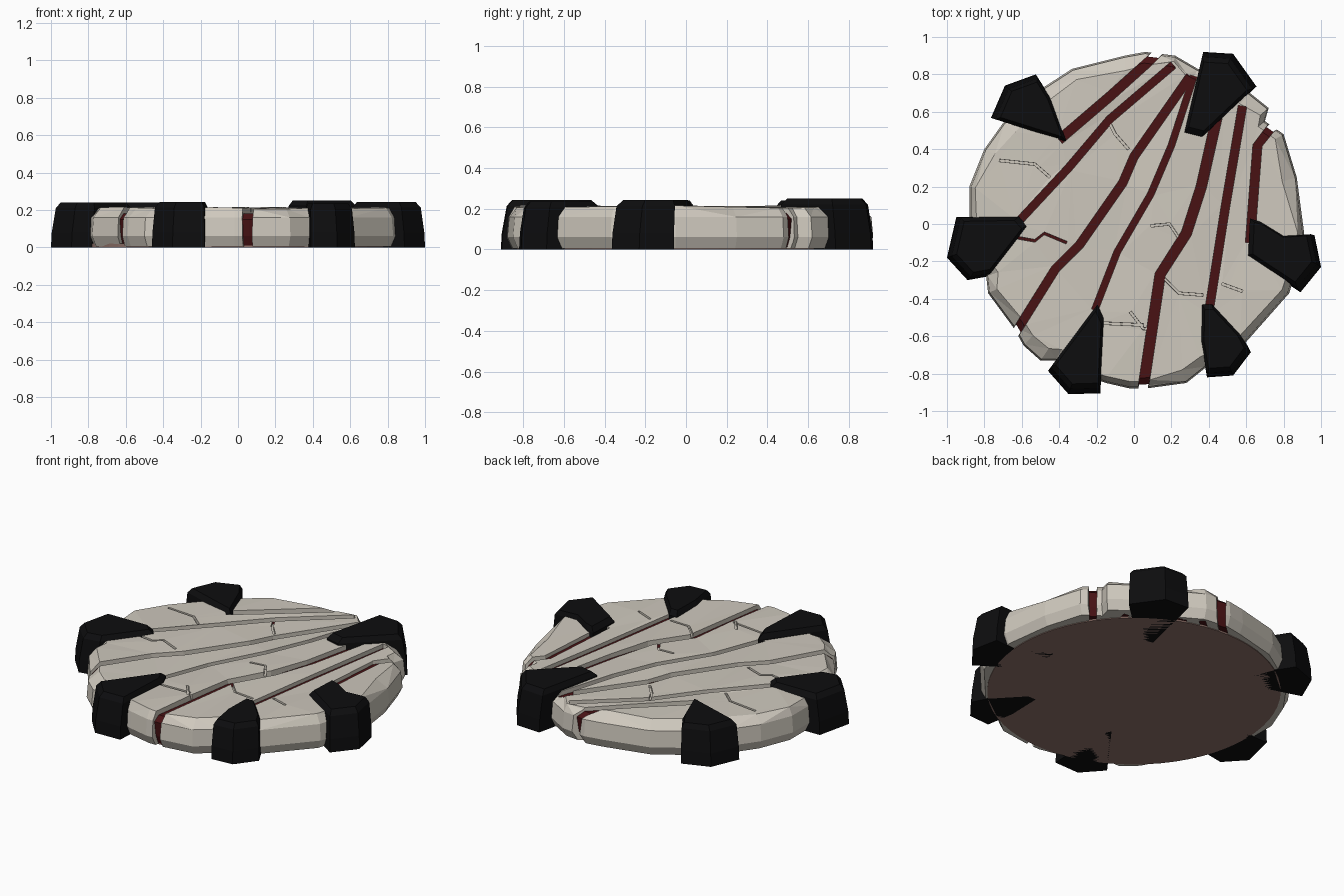
import bpy, bmesh, math, random
from mathutils import Vector

if "Cube" in bpy.data.objects:
    bpy.data.objects.remove(bpy.data.objects["Cube"])

random.seed(4)


def material(name, rgb):
    m = bpy.data.materials.new(name)
    m.diffuse_color = (*rgb, 1)
    m.use_nodes = True
    m.node_tree.nodes["Principled BSDF"].inputs["Base Color"].default_value = m.diffuse_color
    return m


STONE = material("pale stone", (0.62, 0.58, 0.51))
RED = material("dark red", (0.065, 0.006, 0.007))
BLACK = material("black rock", (0.004, 0.004, 0.0045))
BROWN = material("brown base", (0.28, 0.17, 0.145))


def make_object(name, bm, mat=None):
    bmesh.ops.recalc_face_normals(bm, faces=bm.faces[:])
    me = bpy.data.meshes.new(name)
    bm.to_mesh(me)
    bm.free()
    ob = bpy.data.objects.new(name, me)
    bpy.context.collection.objects.link(ob)
    if mat:
        me.materials.append(mat)
    return ob


def loft(name, rings, mat=None):
    """Closed solid through a stack of equal-length point rings."""
    bm = bmesh.new()
    vs = [[bm.verts.new(p) for p in r] for r in rings]
    n = len(vs[0])
    for a, b in zip(vs, vs[1:]):
        for i in range(n):
            j = (i + 1) % n
            bm.faces.new((a[i], a[j], b[j], b[i]))
    bm.faces.new(vs[0][::-1])
    bm.faces.new(vs[-1])
    return make_object(name, bm, mat)


def scaled(pts, s, z, c=(0, 0)):
    return [(c[0] + (x - c[0]) * s, c[1] + (y - c[1]) * s, z) for x, y in pts]


def ribbon(pts, w, z0, z1):
    """Tapered ribbon along a polyline, used as a groove cutter."""
    p = [Vector(q) for q in pts]
    bm = bmesh.new()
    rows = []
    for i, q in enumerate(p):
        d = (p[min(i + 1, len(p) - 1)] - p[max(i - 1, 0)]).normalized()
        nrm = Vector((-d.y, d.x)) * w / 2
        rows.append([bm.verts.new((*(q + nrm * k), z)) for k, z in
                     ((-0.8, z0), (0.8, z0), (1.1, z1), (-1.1, z1))])
    for a, b in zip(rows, rows[1:]):
        for i in range(4):
            j = (i + 1) % 4
            bm.faces.new((a[i], a[j], b[j], b[i]))
    bm.faces.new(rows[0])
    bm.faces.new(rows[-1][::-1])
    ob = make_object("groove_cutter", bm)
    ob.hide_render = True
    return ob


# outline of the stone disc, counter-clockwise from the back
outline = [(0.06, 0.92), (-0.05, 0.90), (-0.33, 0.83), (-0.50, 0.72), (-0.70, 0.54),
           (-0.80, 0.40), (-0.88, 0.20), (-0.88, 0.03), (-0.85, -0.15), (-0.79, -0.28),
           (-0.78, -0.37), (-0.64, -0.56), (-0.59, -0.65), (-0.50, -0.73), (-0.42, -0.73),
           (-0.30, -0.80), (-0.15, -0.85), (-0.02, -0.88), (0.06, -0.88), (0.28, -0.85),
           (0.38, -0.77), (0.60, -0.63), (0.83, -0.37), (0.88, -0.20), (0.91, -0.05),
           (0.87, 0.25), (0.80, 0.48), (0.70, 0.55), (0.72, 0.62), (0.62, 0.70),
           (0.50, 0.80), (0.34, 0.83), (0.22, 0.90)]

# base disc, visible from below
bm = bmesh.new()
bmesh.ops.create_cone(bm, cap_ends=True, segments=64, radius1=0.83, radius2=0.83, depth=0.02)
bmesh.ops.translate(bm, verts=bm.verts[:], vec=(0, 0, 0.01))
make_object("base_disc", bm, BROWN)

# red core seen through the grooves
loft("red_core", [scaled(outline, s, z) for s, z in
                  ((0.945, 0.01), (0.965, 0.06), (0.975, 0.15), (0.935, 0.18))], RED)

# stone slab with a broken, chamfered rim
top = []
for x, y in outline:
    s = random.uniform(0.905, 0.97)
    top.append((x * s, y * s, 0.205))
slab = loft("stone_slabs", [scaled(outline, 0.97, 0.004), scaled(outline, 1.0, 0.06),
                            scaled(outline, 0.99, 0.16), top], STONE)

# deep grooves: width and path
grooves = [
    (0.05, [(0.16, 0.95), (0.08, 0.87), (-0.12, 0.69), (-0.40, 0.45)]),
    (0.042, [(0.21, 0.85), (-0.13, 0.56), (-0.35, 0.30), (-0.62, 0.01)]),
    (0.046, [(0.30, 0.79), (0.00, 0.36), (-0.06, 0.22), (-0.29, -0.11), (-0.42, -0.24),
             (-0.62, -0.56), (-0.70, -0.69)]),
    (0.035, [(0.32, 0.79), (0.20, 0.42), (0.09, 0.16), (-0.09, -0.15), (-0.21, -0.46)]),
    (0.055, [(0.45, 0.60), (0.36, 0.20), (0.28, -0.05), (0.14, -0.27), (0.05, -0.87), (0.04, -1.0)]),
    (0.045, [(0.58, 0.63), (0.49, 0.10), (0.40, -0.47)]),
    (0.048, [(0.88, 0.60), (0.73, 0.51), (0.66, 0.42), (0.62, -0.10)]),
]
# thin shallow cracks
cracks = [
    [(-0.72, 0.34), (-0.53, 0.32), (-0.45, 0.25)], [(-0.14, 0.56), (-0.10, 0.48), (-0.03, 0.40)],
    [(-0.64, -0.07), (-0.53, -0.09), (-0.48, -0.05), (-0.36, -0.10)],
    [(0.09, -0.01), (0.19, 0.00), (0.25, -0.09)], [(0.16, -0.29), (0.24, -0.37), (0.37, -0.38)],
    [(-0.02, -0.47), (0.05, -0.56), (0.09, -0.56)], [(0.47, -0.32), (0.58, -0.36)],
    [(-0.17, -0.53), (0.05, -0.54)],
]
cutters = [ribbon(p, w, -0.1, 0.3) for w, p in grooves]
cutters += [ribbon(p, 0.016, 0.188 if i != 2 else 0.17, 0.25) for i, p in enumerate(cracks)]
for c in cutters:
    mod = slab.modifiers.new("cut", 'BOOLEAN')
    mod.operation = 'DIFFERENCE'
    mod.solver = 'EXACT'
    mod.object = c
bpy.context.view_layer.update()
dg = bpy.context.evaluated_depsgraph_get()
cut = bpy.data.meshes.new_from_object(slab.evaluated_get(dg))
slab.modifiers.clear()
slab.data = cut
cut.materials.clear()
cut.materials.append(STONE)
for c in cutters:
    bpy.data.objects.remove(c)

# uneven hewn top on the slabs
bm = bmesh.new()
bm.from_mesh(cut)
bmesh.ops.triangulate(bm, faces=bm.faces[:])
for f in bm.faces:
    f.material_index = 0
    f.smooth = False
for v in bm.verts:
    if v.co.z > 0.2:
        v.co.z += 0.004 + 0.007 * math.sin(9 * v.co.x + 4 * v.co.y) * math.cos(7 * v.co.y)
bm.to_mesh(cut)
bm.free()

# black rocks gripping the rim: height and footprint
rocks = [
    ("back_left_rock", 0.24, [(-0.765, 0.567), (-0.36, 0.44), (-0.455, 0.69), (-0.525, 0.80), (-0.69, 0.74)]),
    ("left_rock", 0.24, [(-1.0, -0.18), (-0.89, -0.30), (-0.78, -0.28), (-0.57, -0.01), (-0.62, 0.043),
                         (-0.95, 0.037)]),
    ("front_left_rock", 0.243, [(-0.46, -0.785), (-0.35, -0.91), (-0.18, -0.905), (-0.16, -0.51), (-0.195, -0.43)]),
    ("front_right_rock", 0.235, [(0.365, -0.43), (0.36, -0.64), (0.39, -0.82), (0.53, -0.81), (0.625, -0.685),
                                 (0.58, -0.60), (0.42, -0.43)]),
    ("right_rock", 0.242, [(0.62, 0.03), (0.61, -0.18), (0.89, -0.365), (1.0, -0.23), (0.965, -0.06),
                           (0.81, -0.07), (0.68, 0.01)]),
    ("back_right_rock", 0.25, [(0.37, 0.92), (0.27, 0.49), (0.37, 0.465), (0.655, 0.735), (0.53, 0.91)]),
]
for name, h, pts in rocks:
    tip = min(pts, key=lambda p: math.hypot(*p))
    mid = scaled(pts, 0.94, h - 0.03, tip)
    c = [sum(p[k] for p in mid) / len(mid) for k in (0, 1)]
    crown = scaled([p[:2] for p in mid], 0.86, h, c)
    loft(name, [scaled(pts, 1.0, 0), scaled(pts, 0.99, 0.08, tip), mid, crown], BLACK)
